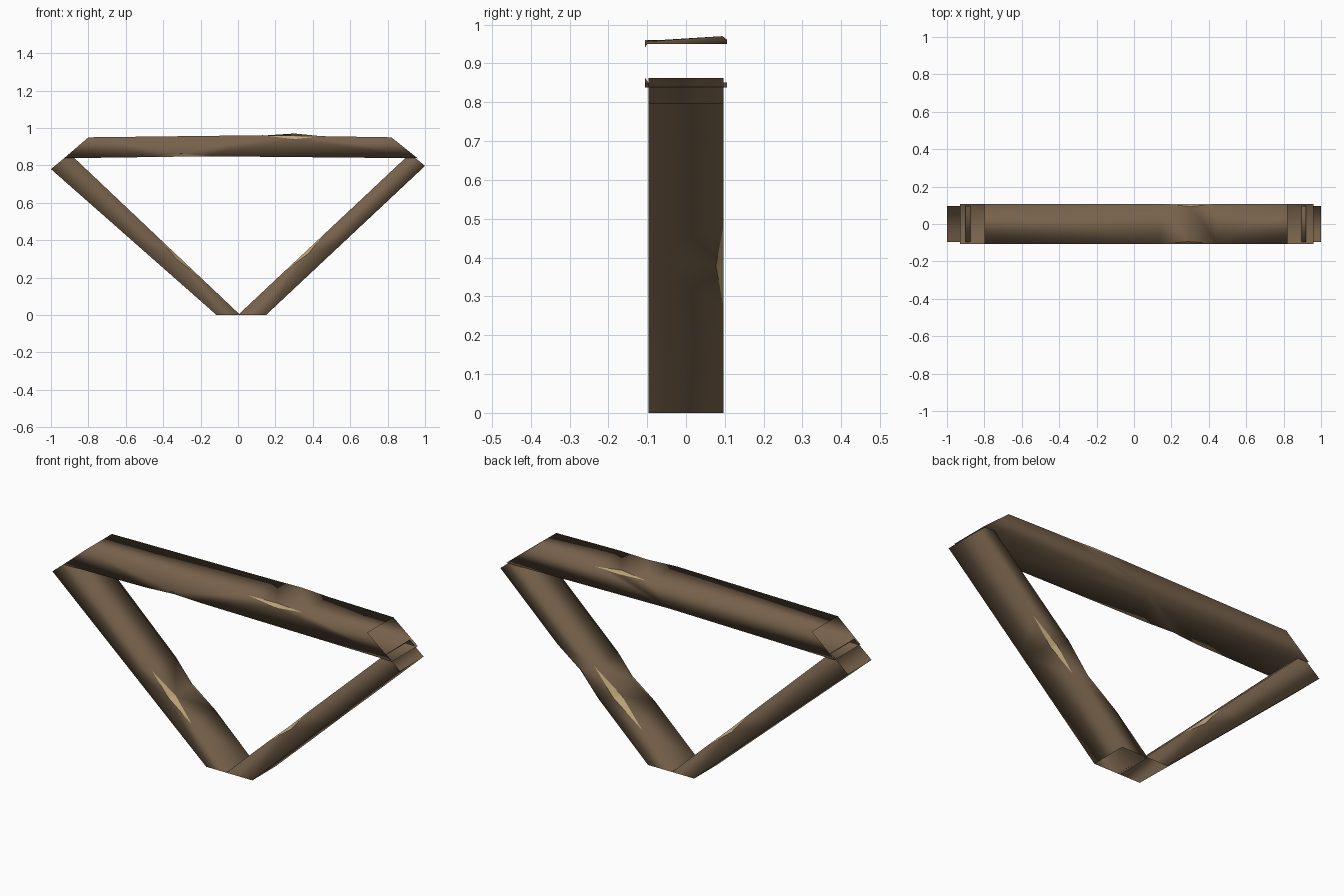
import bpy, bmesh
from mathutils import Vector

if "Cube" in bpy.data.objects:
    bpy.data.objects.remove(bpy.data.objects["Cube"])


def material(name, rgb):
    m = bpy.data.materials.new(name)
    m.diffuse_color = (*rgb, 1.0)
    m.use_nodes = True
    m.node_tree.nodes["Principled BSDF"].inputs["Base Color"].default_value = m.diffuse_color
    return m


WOOD = material("dark_wood", (0.185, 0.122, 0.071))
CHIP = material("fresh_chip", (0.52, 0.38, 0.20))


def beam(name, low, high, half_y, chips, bend=0.0):
    """Open four-sided tube. low / high: (x, z) start and end of the two edge lines.
    chips: {corner: (start, end, size on previous face, size on next face, lift)}.
    Corners: 0 front low, 1 front high, 2 back high, 3 back low."""
    lines = []
    for (a, b), y in ((low, -half_y), (high, -half_y), (high, half_y), (low, half_y)):
        lines.append((Vector((a[0], y, a[1])), Vector((b[0], y, b[1]))))

    def at(c, t):
        a, b = lines[c % 4]
        p = a.lerp(b, t)
        p.z += bend * (1 - abs(2 * t - 1))
        return p

    bm = bmesh.new()
    prev_side, next_side, chip_quads = [], [], []
    for c in range(4):
        start, end = bm.verts.new(at(c, 0)), bm.verts.new(at(c, 1))
        if c in chips:
            t0, t1, d0, d1, lift = chips[c]
            m = (t0 + t1) / 2
            pm = at(c, m)
            va, vb = bm.verts.new(at(c, t0)), bm.verts.new(at(c, t1))
            vp = bm.verts.new(pm + (at(c - 1, m) - pm).normalized() * d0)
            vq = bm.verts.new(pm + (at(c + 1, m) - pm).normalized() * d1)
            for v in (vp, vq):
                v.co.z += lift
            prev_side.append([start, va, vp, vb, end])
            next_side.append([start, va, vq, vb, end])
            chip_quads.append([va, vp, vb, vq])
        else:
            line = [start, bm.verts.new(at(c, 0.5)), end]
            prev_side.append(line)
            next_side.append(line)
    # long sides
    for c in range(4):
        f = bm.faces.new(next_side[c] + prev_side[(c + 1) % 4][::-1])
        f.smooth = True
    # pale chips on the edges
    for q in chip_quads:
        f = bm.faces.new(q)
        f.material_index = 1
    bmesh.ops.recalc_face_normals(bm, faces=bm.faces)
    # make sure the open tube faces outwards
    f = max(bm.faces, key=lambda f: -f.calc_center_median().y if f.material_index == 0 else -9)
    if f.normal.y > 0:
        bmesh.ops.reverse_faces(bm, faces=bm.faces)
    bmesh.ops.triangulate(bm, faces=bm.faces)
    me = bpy.data.meshes.new(name)
    bm.to_mesh(me)
    bm.free()
    me.materials.append(WOOD)
    me.materials.append(CHIP)
    ob = bpy.data.objects.new(name, me)
    bpy.context.collection.objects.link(ob)
    return ob


# horizontal beam with sloping open ends
beam("top_beam", ((-0.93, 0.838), (0.96, 0.838)), ((-0.80, 0.95), (0.82, 0.95)), 0.106,
     {0: (0.25, 0.41, 0.012, 0.018, 0.0),
      1: (0.575, 0.77, 0.02, 0.012, 0.0),
      2: (0.59, 0.77, 0.012, 0.02, 0.012)}, bend=0.013)

# left brace, chipped on both inner edges
beam("left_brace", ((-0.115, 0), (-1.0, 0.78)), ((0.012, 0), (-0.90, 0.863)), 0.097,
     {1: (0.23, 0.48, 0.022, 0.03, 0.0),
      2: (0.23, 0.48, 0.03, 0.022, 0.0)})

# right brace, also chipped on the outer back edge
beam("right_brace", ((0.15, 0), (1.0, 0.797)), ((0.0, 0), (0.92, 0.863)), 0.097,
     {1: (0.27, 0.50, 0.022, 0.03, 0.0),
      2: (0.20, 0.50, 0.03, 0.03, 0.0),
      3: (0.34, 0.61, 0.025, 0.02, 0.0)})
